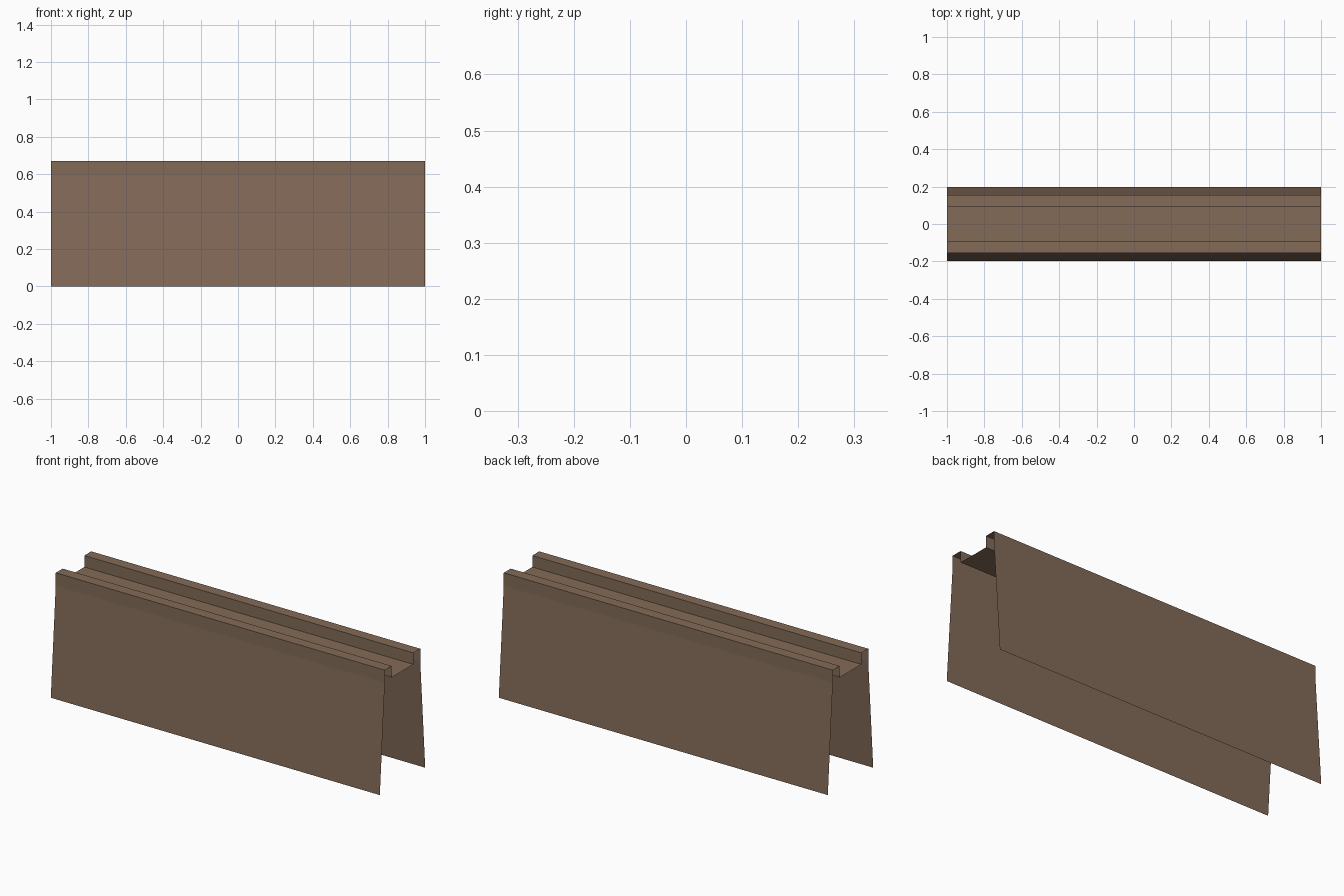
import bpy

if "Cube" in bpy.data.objects:
    bpy.data.objects.remove(bpy.data.objects["Cube"])

# One flat colour
brown = bpy.data.materials.new("warm brown")
brown.diffuse_color = (0.228, 0.146, 0.097, 1.0)
brown.use_nodes = True
brown.node_tree.nodes["Principled BSDF"].inputs["Base Color"].default_value = brown.diffuse_color

# Half cross-section (y, z): splayed side, upright band, lip, channel wall
half = [(0.197, 0.0), (0.154, 0.60), (0.154, 0.67), (0.094, 0.67), (0.094, 0.607)]

# Mirror it front to back; the channel floor joins both halves
profile = [(-y, z) for y, z in half] + list(reversed(half))


def extrude_sheet(name, points, half_length, material):
    """Open sheet made by sweeping a y-z profile along x."""
    verts, faces = [], []
    for y, z in points:
        verts += [(-half_length, y, z), (half_length, y, z)]
    for i in range(len(points) - 1):
        a = 2 * i
        faces.append((a, a + 1, a + 3, a + 2))
    mesh = bpy.data.meshes.new(name)
    mesh.from_pydata(verts, [], faces)
    mesh.materials.append(material)
    obj = bpy.data.objects.new(name, mesh)
    bpy.context.collection.objects.link(obj)
    return obj


# Wall segment with a channel along its top, open at the ends and below
extrude_sheet("wall_segment", profile, 1.0, brown)
